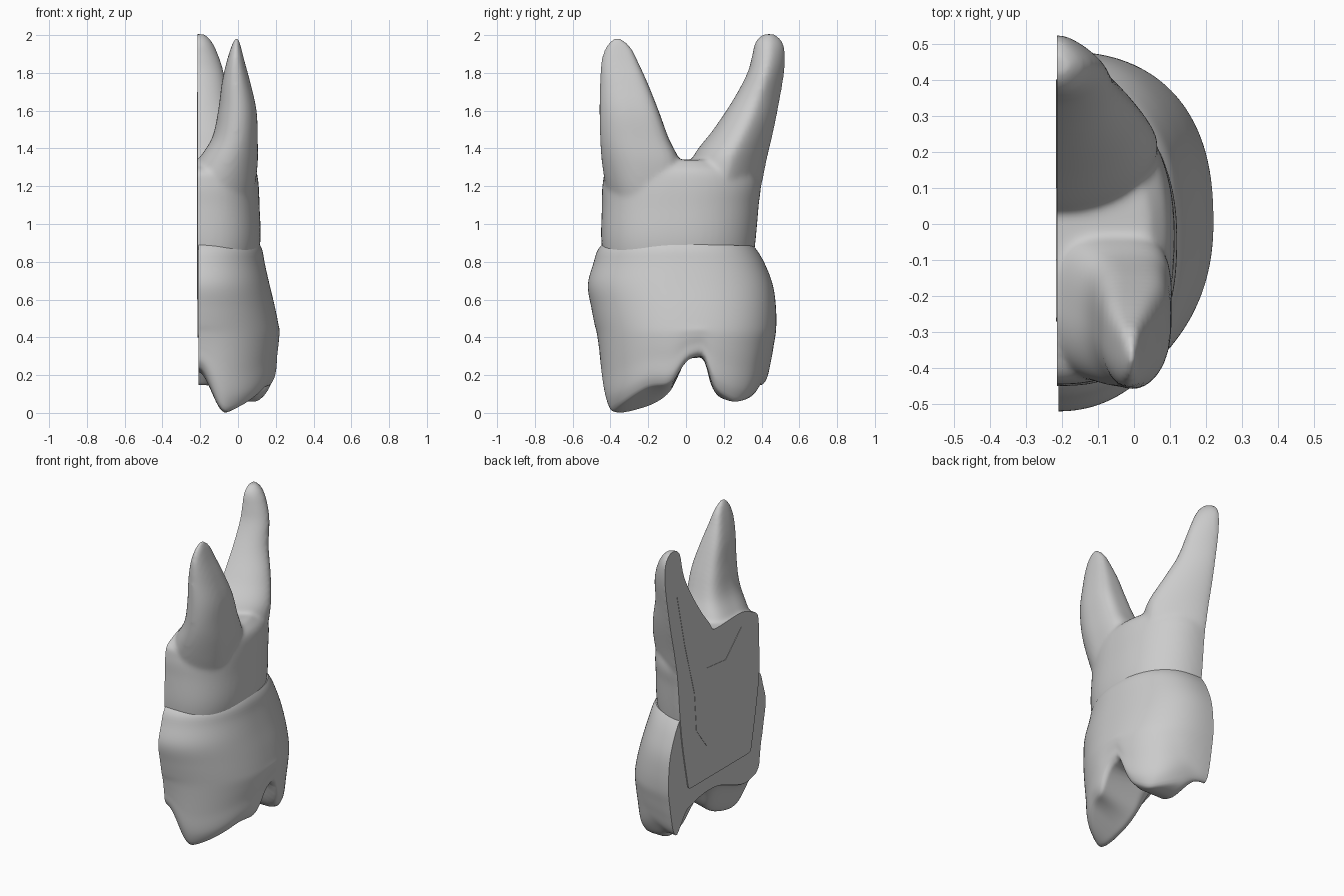
import bpy, bmesh, math
from mathutils import Vector

if "Cube" in bpy.data.objects:
    bpy.data.objects.remove(bpy.data.objects["Cube"])

CUT = -0.21      # the tooth is sliced along this x plane
TOP = 0.9        # gum-side margin of the crown
FLARE = 0.46     # chewing surface shapes the walls up to this height

mat = bpy.data.materials.new("tooth grey")
mat.use_nodes = True
grey = (0.6, 0.6, 0.6, 1)
mat.diffuse_color = grey
mat.node_tree.nodes["Principled BSDF"].inputs["Base Color"].default_value = grey


def curve(table, t):
    """Smooth interpolation through rows of (key, values...)."""
    t = min(max(t, table[0][0]), table[-1][0])
    i = next(k for k in range(len(table) - 1) if t <= table[k + 1][0])
    a, b = table[i], table[i + 1]
    p, q = table[max(i - 1, 0)], table[min(i + 2, len(table) - 1)]
    h = b[0] - a[0]
    s = (t - a[0]) / h
    out = []
    for k in range(1, len(a)):
        ma = (b[k] - p[k]) / (b[0] - p[0]) * h
        mb = (q[k] - a[k]) / (q[0] - a[0]) * h
        out.append((2*s**3 - 3*s**2 + 1) * a[k] + (s**3 - 2*s**2 + s) * ma
                   + (3*s**2 - 2*s**3) * b[k] + (s**3 - s**2) * mb)
    return out


def ease(t):
    t = min(max(t, 0), 1)
    return t * t * (3 - 2 * t)


def ring(z, y0, y1, x0, x1, n_front, n_back, count):
    """Rounded cross-section, with its own squareness front and back."""
    pts = []
    for k in range(count):
        a = math.tau * k / count
        c, s = math.cos(a), math.sin(a)
        e = 2 / (n_front if s < 0 else n_back)
        pts.append(Vector(((x0 + x1) / 2 + (x1 - x0) / 2 * math.copysign(abs(c) ** e, c),
                           (y0 + y1) / 2 + (y1 - y0) / 2 * math.copysign(abs(s) ** e, s), z)))
    return pts


def loft(bm, rings):
    rows = [[bm.verts.new(p) for p in r] for r in rings]
    n = len(rows[0])
    for lo, hi in zip(rows, rows[1:]):
        for k in range(n):
            bm.faces.new((lo[k], lo[(k + 1) % n], hi[(k + 1) % n], hi[k]))
    bm.faces.new(rows[0][::-1])
    bm.faces.new(rows[-1])


def table_loft(bm, table, n_front, n_back, steps=40, count=64):
    z0, z1 = table[0][0], table[-1][0]
    zs = [z0 + (z1 - z0) * k / steps for k in range(steps + 1)]
    loft(bm, [ring(z, *curve(table, z), n_front, n_back, count) for z in zs])


def slice_flat(bm, x):
    """Remove everything beyond the slice plane and close it flat."""
    bmesh.ops.bisect_plane(bm, geom=bm.verts[:] + bm.edges[:] + bm.faces[:],
                           plane_co=(x, 0, 0), plane_no=(-1, 0, 0), clear_outer=True)
    rim = [e for e in bm.edges if e.is_boundary]
    bmesh.ops.holes_fill(bm, edges=rim, sides=0)
    bmesh.ops.recalc_face_normals(bm, faces=bm.faces[:])


def make_object(name, bm):
    me = bpy.data.meshes.new(name)
    bm.to_mesh(me)
    bm.free()
    ob = bpy.data.objects.new(name, me)
    bpy.context.collection.objects.link(ob)
    me.materials.append(mat)
    return ob


def smooth(ob):
    bpy.ops.object.select_all(action='DESELECT')
    ob.select_set(True)
    bpy.context.view_layer.objects.active = ob
    bpy.ops.object.shade_smooth_by_angle(angle=math.radians(45))


def mirrored(rows):
    """Rows of (z, front, back, reach), made symmetric about the slice."""
    return [(z, y0, y1, 2 * CUT - x, x) for z, y0, y1, x in rows]


# Crown: walls, then a chewing surface with cusps, notch and basin
wall = mirrored([(0, -.425, .39, .182), (.06, -.45, .425, .202), (.2, -.46, .45, .21),
                 (.32, -.468, .465, .218), (.43, -.478, .477, .219), (.55, -.5, .477, .198),
                 (.68, -.52, .46, .167), (.8, -.488, .415, .14), (.87, -.466, .375, .128),
                 (TOP, -.435, .35, .11)])
cusps = [(-.46, .14), (-.42, .03), (-.36, 0), (-.25, .02), (-.15, .06), (-.08, .12),
         (-.03, .22), (0, .28), (.05, .29), (.1, .28), (.125, .17), (.16, .1),
         (.21, .07), (.27, .06), (.35, .09), (.41, .16)]
basin = [(-.45, .25), (-.3, .22), (0, .31), (.28, .28), (.35, .2), (.4, .13)]


def chewing_height(x, y):
    x = max(x, CUT)
    t = ease((x - CUT) / .14)
    outer = curve(cusps, y)[0]
    outer += max(0, x + .06) * .5 * ease(-y / .22) + max(0, x - .1) * .5 * ease(y / .22)
    return outer * t + curve(basin, y)[0] * (1 - t)


bm = bmesh.new()
base = ring(0, *curve(wall, 0), 2.1, 2.45, 160)
mid = Vector((CUT, 0, 0))
rings = [[mid + (p - mid) * f / 40 for p in base] for f in range(1, 40)]
rings += [ring(TOP * k / 50, *curve(wall, TOP * k / 50), 2.1, 2.45, 160) for k in range(51)]
for r in rings:
    for p in r:
        p.z += chewing_height(p.x, p.y) * max(0, 1 - p.z / FLARE)
        p.z -= .03 * max(0, p.y) * p.z ** 4
loft(bm, rings)
for _ in range(3):
    bmesh.ops.smooth_vert(bm, verts=bm.verts[:], factor=.5,
                          use_axis_x=True, use_axis_y=True, use_axis_z=True)
slice_flat(bm, CUT + .001)
smooth(make_object("crown", bm))

# Root body: trunk and two root branches fused into one surface
bm = bmesh.new()
table_loft(bm, mirrored([(.4, -.36, .28, .02), (.7, -.42, .34, .08), (.9, -.448, .367, .118),
                         (1.1, -.445, .385, .114), (1.22, -.44, .395, .108),
                         (1.29, -.41, .36, .092), (1.34, -.26, .24, .04)]), 2.5, 2.2)
table_loft(bm, [(.95, -.36, -.06, -.4, .02), (1.15, -.415, -.03, -.33, .08),
                (1.32, -.445, -.03, -.225, .104), (1.45, -.455, -.09, -.14, .104),
                (1.6, -.458, -.145, -.105, .098), (1.75, -.456, -.205, -.085, .065),
                (1.86, -.45, -.255, -.06, .035), (1.94, -.425, -.295, -.035, .015),
                (1.985, -.385, -.345, -.015, .002)], 2, 3.6)
table_loft(bm, mirrored([(.95, .0, .3, 0), (1.15, .0, .385, .05), (1.35, .035, .43, .065),
                         (1.5, .145, .465, .015), (1.65, .245, .495, -.045),
                         (1.8, .325, .52, -.074), (1.9, .352, .525, -.105),
                         (1.97, .37, .51, -.14), (2.005, .41, .47, -.175)]), 2, 1.45)
roots = make_object("roots", bm)
fuse = roots.modifiers.new("fuse", 'REMESH')
fuse.mode = 'VOXEL'
fuse.voxel_size = .012
soften = roots.modifiers.new("soften", 'SMOOTH')
soften.factor = .5
soften.iterations = 12
fused = roots.evaluated_get(bpy.context.evaluated_depsgraph_get())
bm = bmesh.new()
bm.from_mesh(fused.to_mesh())
fused.to_mesh_clear()
roots.modifiers.clear()
slice_flat(bm, CUT - .004)
bm.to_mesh(roots.data)
bm.free()
smooth(roots)

# Pulp chamber: thin plate on the sliced face
bm = bmesh.new()
outline = [(-.2, .6), (-.05, .68), (.1, .62), (.2, .75), (.22, 1), (.32, 1.35), (.4, 1.7),
           (.25, 1.4), (.1, 1.12), (-.1, 1.1), (-.26, 1.25), (-.27, .95)]
face = bm.faces.new([bm.verts.new((CUT - .003, y, z)) for y, z in outline])
pushed = bmesh.ops.extrude_face_region(bm, geom=[face])["geom"]
bmesh.ops.translate(bm, vec=(-.003, 0, 0),
                    verts=[v for v in pushed if isinstance(v, bmesh.types.BMVert)])
bmesh.ops.recalc_face_normals(bm, faces=bm.faces[:])
make_object("pulp_chamber", bm)
